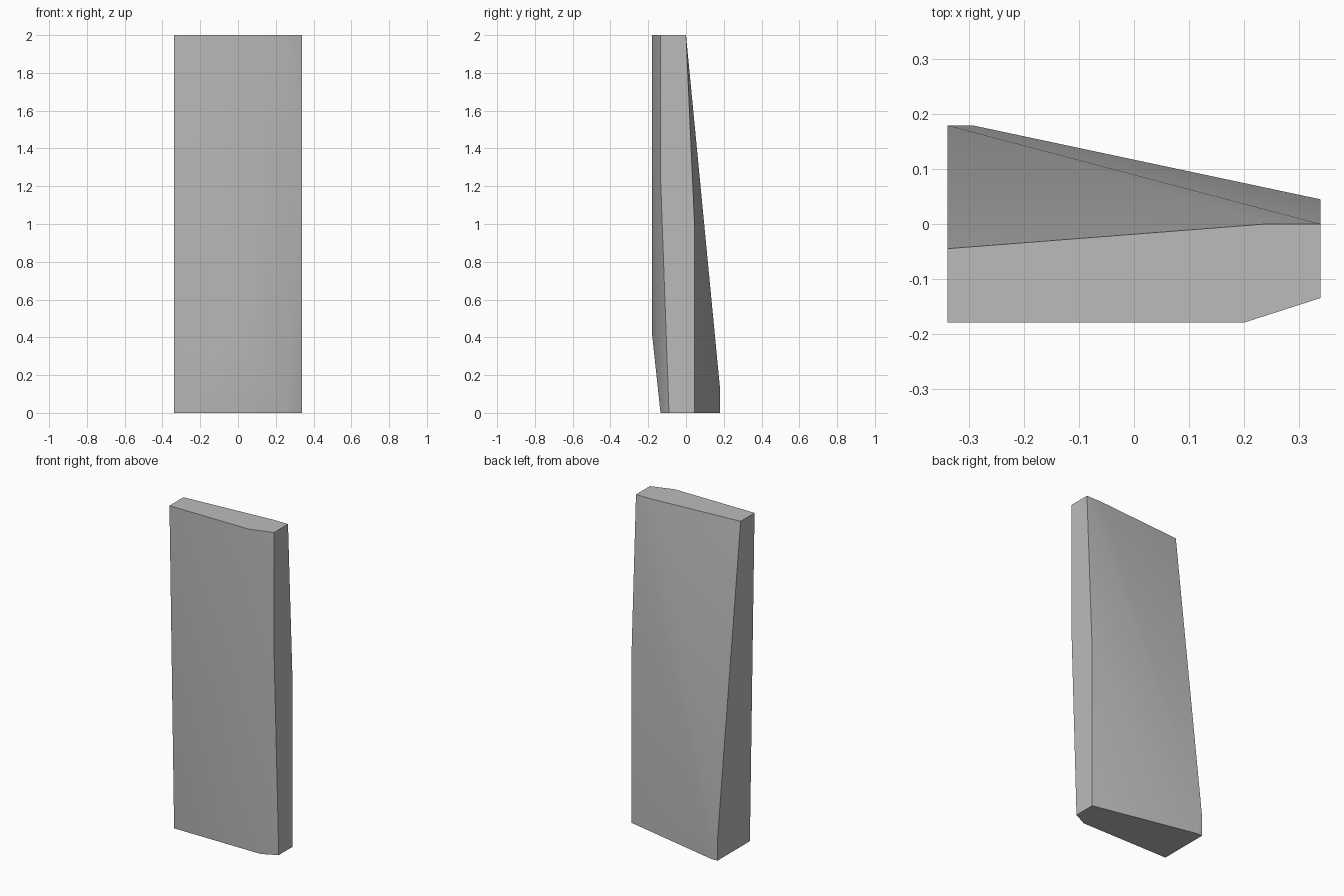
import bpy
import bmesh
import math

cube = bpy.data.objects.get("Cube")
if cube:
    bpy.data.objects.remove(cube, do_unlink=True)

W, STEP = 0.34, 0.045  # half width, depth unit

# Corner rings: x and depth in steps
TOP = [(-W, -4), (0.2, -4), (W, -3), (W, 0), (0.24, 0), (-W, -1)]
BOTTOM = [(-W, -3), (0.25, -3), (W, -2), (W, 1), (-0.295, 4), (-W, 4)]
# Points where the front, right and back faces break: x, depth, height
BREAKS = [(0.0, -4, 0.42), (W, -3, 1.25), (W, 1, 1.0), (-W, 4, 0.13)]

corners = [(x, d, 2.0) for x, d in TOP] + [(x, d, 0.0) for x, d in BOTTOM] + BREAKS

# Faceted slab wrapped around the corners
bm = bmesh.new()
for x, d, z in corners:
    bm.verts.new((x, d * STEP, z))
bmesh.ops.convex_hull(bm, input=bm.verts[:])
bmesh.ops.dissolve_limit(bm, angle_limit=math.radians(0.2),
                         verts=bm.verts[:], edges=bm.edges[:])
bmesh.ops.recalc_face_normals(bm, faces=bm.faces[:])
mesh = bpy.data.meshes.new("stone_slab")
bm.to_mesh(mesh)
bm.free()

slab = bpy.data.objects.new("stone_slab", mesh)
bpy.context.collection.objects.link(slab)

# Plain grey material
grey = bpy.data.materials.new("stone_grey")
grey.use_nodes = True
colour = (0.5, 0.5, 0.5, 1.0)
grey.diffuse_color = colour
grey.node_tree.nodes["Principled BSDF"].inputs["Base Color"].default_value = colour
mesh.materials.append(grey)

# Soft creases on the broad faces, sharp outer edges
bpy.ops.object.select_all(action="DESELECT")
slab.select_set(True)
bpy.context.view_layer.objects.active = slab
bpy.ops.object.shade_smooth_by_angle(angle=math.radians(30))
